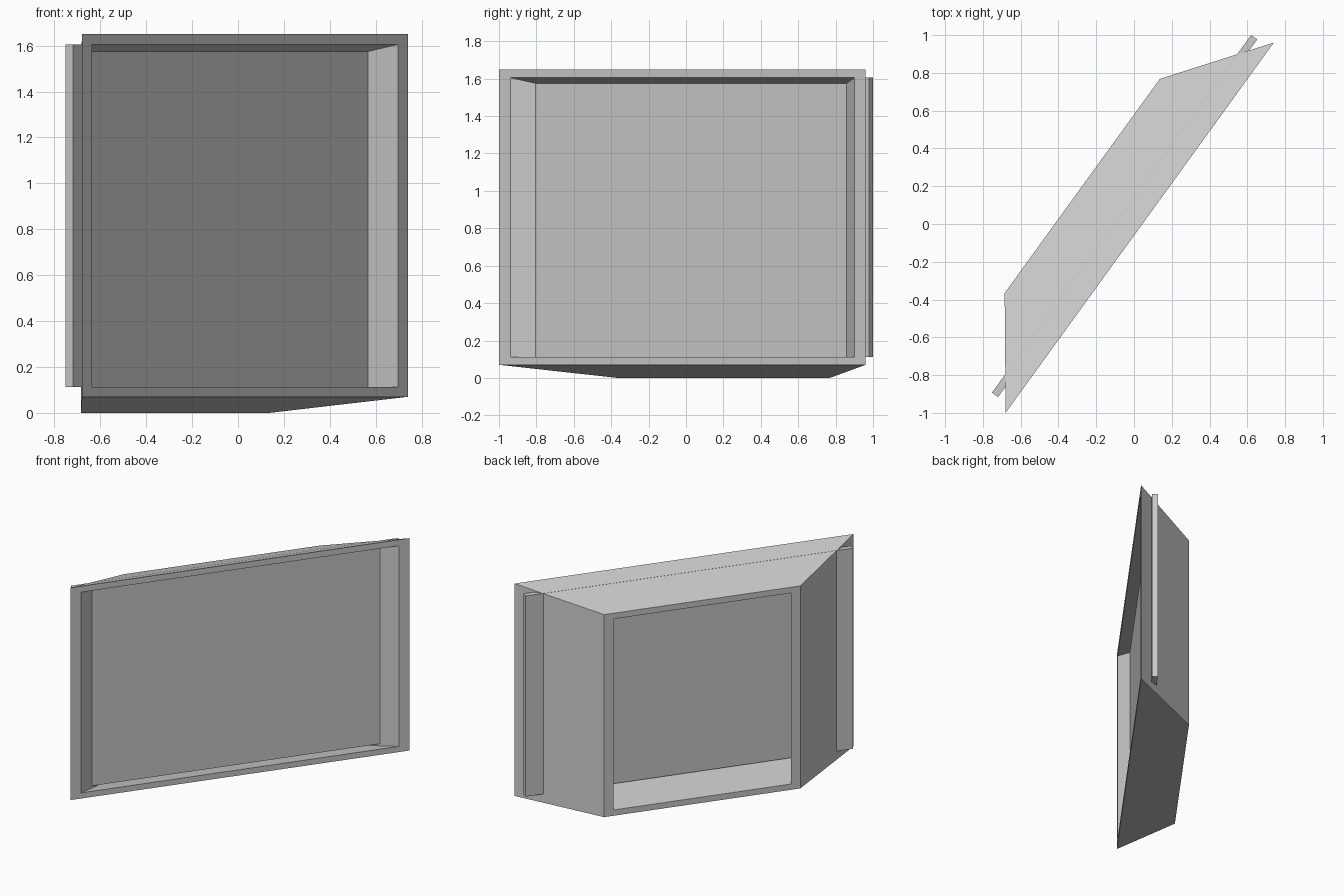
import bpy, bmesh, math

cube = bpy.data.objects.get("Cube")
if cube:
    bpy.data.objects.remove(cube, do_unlink=True)

ANGLE = math.atan2(1.96, 1.42)

grey = bpy.data.materials.new("plain_grey")
grey.use_nodes = True
grey.diffuse_color = (0.6, 0.6, 0.6, 1)
grey.node_tree.nodes["Principled BSDF"].inputs["Base Color"].default_value = (0.6, 0.6, 0.6, 1)


def ring(bm, half, y, z0, z1):
    """Rectangle of vertices at depth y."""
    return [bm.verts.new((x, y, z)) for x, z in
            ((-half, z0), (half, z0), (half, z1), (-half, z1))]


def finish(bm, name, offset=0.0):
    bmesh.ops.recalc_face_normals(bm, faces=bm.faces)
    mesh = bpy.data.meshes.new(name)
    bm.to_mesh(mesh)
    bm.free()
    mesh.materials.append(grey)
    obj = bpy.data.objects.new(name, mesh)
    obj.rotation_euler.z = ANGLE
    obj.location = (offset * math.cos(ANGLE), offset * math.sin(ANGLE), 0)
    bpy.context.collection.objects.link(obj)


# Tapered window frame: outer shell and opening, wide in front and narrow behind
bm = bmesh.new()
loops = [ring(bm, 1.21, -0.036, 0.07, 1.65),
         ring(bm, 0.70, 0.34, 0.0, 1.507),
         ring(bm, 0.632, 0.34, 0.043, 1.464),
         ring(bm, 1.135, -0.036, 0.112, 1.605)]
for k in range(4):
    a, b = loops[k], loops[(k + 1) % 4]
    for i in range(4):
        j = (i + 1) % 4
        bm.faces.new((a[i], a[j], b[j], b[i]))
finish(bm, "window_frame", 0.002)

# Flat pane that runs through the side walls of the frame
bm = bmesh.new()
front = ring(bm, 1.169, 0.045, 0.112, 1.605)
back = ring(bm, 1.169, 0.085, 0.112, 1.605)
bm.faces.new(front)
bm.faces.new(back)
for i in range(4):
    j = (i + 1) % 4
    bm.faces.new((front[i], front[j], back[j], back[i]))
finish(bm, "window_pane", 0.005)
